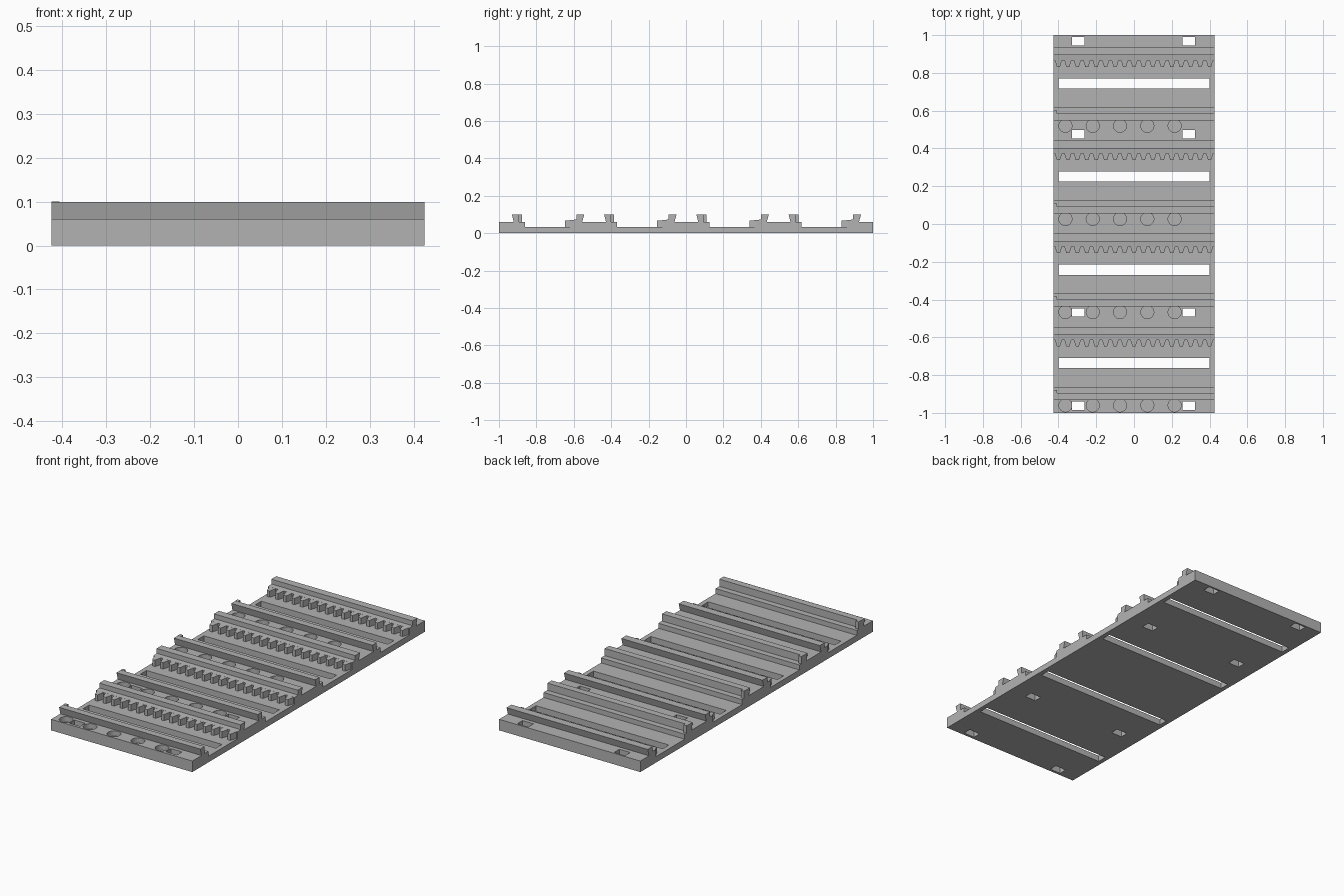
import bpy, bmesh
from mathutils import Vector

cube = bpy.data.objects.get("Cube")
if cube:
    bpy.data.objects.remove(cube)

HALF_W = 0.425
PITCH = 0.4933
UNITS = [i * PITCH for i in range(4)]

grey = bpy.data.materials.new("plain grey")
grey.use_nodes = True
grey.diffuse_color = (0.45, 0.45, 0.45, 1)
grey.node_tree.nodes["Principled BSDF"].inputs["Base Color"].default_value = (0.45, 0.45, 0.45, 1)


def prism(name, outline, direction):
    """Extrude a closed outline along a direction into a solid."""
    bm = bmesh.new()
    face = bm.faces.new([bm.verts.new(p) for p in outline])
    moved = bmesh.ops.extrude_face_region(bm, geom=[face])["geom"]
    verts = [g for g in moved if isinstance(g, bmesh.types.BMVert)]
    bmesh.ops.translate(bm, verts=verts, vec=Vector(direction))
    bmesh.ops.recalc_face_normals(bm, faces=bm.faces)
    mesh = bpy.data.meshes.new(name)
    bm.to_mesh(mesh)
    bm.free()
    obj = bpy.data.objects.new(name, mesh)
    mesh.materials.append(grey)
    bpy.context.collection.objects.link(obj)
    return obj


def box(name, x0, x1, y0, y1, z0, z1):
    return prism(name, [(x0, y0, z0), (x1, y0, z0), (x1, y1, z0), (x0, y1, z0)], (0, 0, z1 - z0))


def cut(target, cutter):
    mod = target.modifiers.new("cut", "BOOLEAN")
    mod.operation = "DIFFERENCE"
    mod.solver = "EXACT"
    mod.object = cutter
    bpy.context.view_layer.objects.active = target
    bpy.ops.object.modifier_apply(modifier=mod.name)
    bpy.data.objects.remove(cutter)


# Plate with hooked rails, one repeated cross-section (y, z)
unit = [(-0.921, 0.06), (-0.931, 0.099), (-0.894, 0.099), (-0.894, 0.06),
        (-0.862, 0.06), (-0.862, 0.033), (-0.613, 0.033), (-0.613, 0.07),
        (-0.586, 0.073), (-0.586, 0.099), (-0.544, 0.099), (-0.555, 0.06)]
section = [(-1, 0), (-1, 0.06)]
for dy in UNITS:
    section += [(y + dy, z) for y, z in unit]
section += [(1, 0.06), (1, 0)]
plate = prism("rail_plate", [(-HALF_W, y, z) for y, z in section], (2 * HALF_W, 0, 0))

# Long slots in the channels
for dy in UNITS:
    cut(plate, box("slot_cutter", -0.4, 0.4, -0.762 + dy, -0.709 + dy, -0.1, 0.2))

# Small through holes at both sides
for y in (-0.963, -0.469, 0.475, 0.968):
    for x in (-0.294, 0.289):
        cut(plate, box("hole_cutter", x - 0.033, x + 0.033, y - 0.022, y + 0.022, -0.1, 0.0615))

# Round blind pockets in front of each front rail
for dy in UNITS:
    for i in range(5):
        bpy.ops.mesh.primitive_cylinder_add(vertices=32, radius=0.0345, depth=0.03,
                                            location=(-0.363 + i * 0.1445, -0.96 + dy, 0.0465))
        cut(plate, bpy.context.object)

# Toothed racks and end stops
TEETH = 17
step = 2 * HALF_W / TEETH
for n, dy in enumerate(UNITS):
    tip, root = -0.648 + dy, -0.613 + dy
    comb = [(-HALF_W, root + 0.004, 0.02)]
    for i in range(TEETH):
        x = -HALF_W + i * step
        comb += [(x + f * step, y, 0.02) for f, y in
                 ((0.12, root), (0.34, tip), (0.66, tip), (0.88, root))]
    comb.append((HALF_W, root + 0.004, 0.02))
    rack = prism(f"tooth_rack_{n + 1}", comb, (0, 0, 0.047))
    for v in rack.data.vertices:
        if v.co.z > 0.05:
            v.co.z += (v.co.y - tip) * 0.08
    box(f"end_stop_{n + 1}", -HALF_W, -0.407, -0.896 + dy, -0.878 + dy, 0.055, 0.1)
